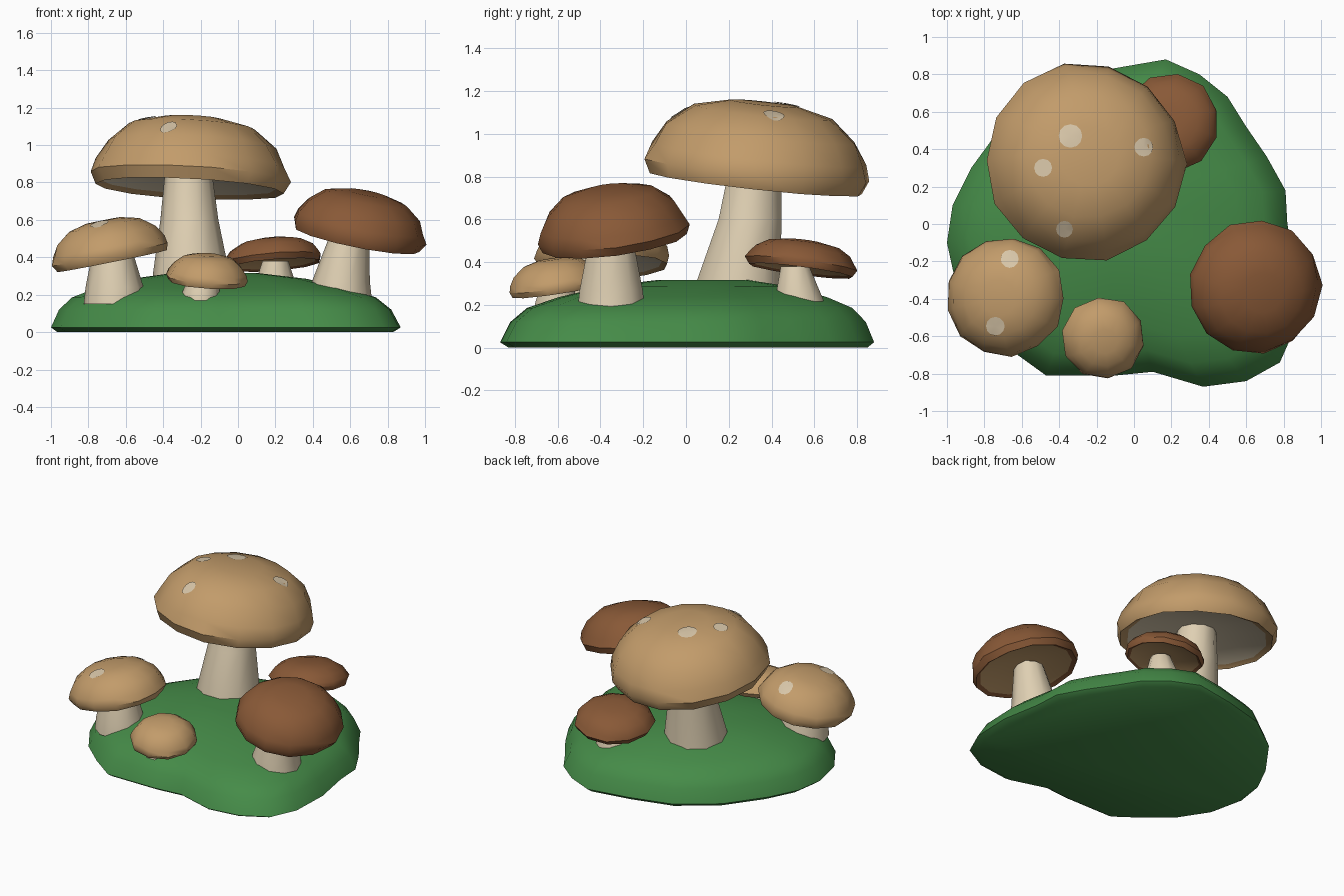
import bpy
import bmesh
import random
from math import sin, cos, pi, radians
from mathutils import Vector
from mathutils.bvhtree import BVHTree

if "Cube" in bpy.data.objects:
    bpy.data.objects.remove(bpy.data.objects["Cube"], do_unlink=True)

random.seed(4)
parts = []


def make_material(name, red, green, blue):
    mat = bpy.data.materials.new(name)
    mat.use_nodes = True
    colour = (red, green, blue, 1)
    mat.diffuse_color = colour
    mat.node_tree.nodes["Principled BSDF"].inputs["Base Color"].default_value = colour
    return mat


GRASS = make_material("grass green", 0.06, 0.26, 0.065)
TAN = make_material("cap tan", 0.54, 0.33, 0.145)
BROWN = make_material("cap brown", 0.25, 0.1, 0.038)
CREAM = make_material("stem cream", 0.74, 0.63, 0.45)
SPOT = make_material("spot beige", 0.68, 0.56, 0.39)


def finish(name, bm, *materials):
    """Turn a bmesh into a named object with its materials."""
    mesh = bpy.data.meshes.new(name)
    bm.to_mesh(mesh)
    bm.free()
    for mat in materials:
        mesh.materials.append(mat)
    obj = bpy.data.objects.new(name, mesh)
    bpy.context.collection.objects.link(obj)
    parts.append(obj)
    return obj


def loft(rings, close_start=True):
    """Skin a list of equal-length point rings and close both ends.
    Returns the bmesh and the list of face bands in ring order."""
    bm = bmesh.new()
    loops = [[bm.verts.new(p) for p in ring] for ring in rings]
    bands = []
    for low, high in zip(loops, loops[1:]):
        n = len(low)
        bands.append([bm.faces.new((low[i], low[(i + 1) % n], high[(i + 1) % n], high[i]))
                      for i in range(n)])
    bands.append([bm.faces.new(loops[-1])])
    bands.append([bm.faces.new(loops[0][::-1])])
    bmesh.ops.recalc_face_normals(bm, faces=bm.faces)
    return bm, bands


def circle(x, y, z, radius, sides):
    return [Vector((x + radius * cos(2 * pi * i / sides),
                    y + radius * sin(2 * pi * i / sides), z)) for i in range(sides)]


# Grassy mound: one irregular outline, scaled inward as it rises
outline = [(0.17, 0.88), (-0.12, 0.83), (-0.42, 0.75), (-0.68, 0.56), (-0.87, 0.3),
           (-0.97, 0.1), (-1, -0.1), (-0.95, -0.33), (-0.82, -0.53), (-0.65, -0.68),
           (-0.47, -0.81), (-0.1, -0.81), (0.1, -0.79), (0.37, -0.87), (0.6, -0.84),
           (0.78, -0.74), (0.86, -0.56), (0.87, -0.28), (0.82, 0), (0.81, 0.18),
           (0.71, 0.36), (0.6, 0.52), (0.5, 0.68), (0.35, 0.8)]
peak = Vector((-0.14, 0.1))
levels = [(0.96, 0), (1, 0.025), (0.95, 0.12), (0.87, 0.185), (0.72, 0.235),
          (0.5, 0.285), (0.25, 0.315)]
rings = []
for scale, height in levels:
    ring = []
    for point in outline:
        flat = peak + (Vector(point) - peak) * scale
        ring.append(flat.to_3d() + Vector((0, 0, height)))
    rings.append(ring)
mound, _ = loft(rings)
finish("grass_mound", mound, GRASS)


def stem(name, *rings):
    """Stem through (x, y, z, radius) rings, foot first."""
    bm, _ = loft([circle(*ring, 10) for ring in rings])
    finish(name, bm, CREAM)


# Cap cross-section from crown to gills, in units of the cap radius
PROFILE = [(0.3, 1), (0.62, 0.87), (0.84, 0.57), (0.95, 0.26), (1, 0.02),
           (0.94, -0.1), (0.87, -0.06), (0.3, 0.03)]


def cap(name, centre, radius, height, slope, skin, gills, sides=13):
    """Faceted cap on a sloping rim plane, with gills in another colour."""
    up = Vector((-slope[0], -slope[1], 1)).normalized()
    turn = up.to_track_quat("Z", "Y")
    rings = []
    for r, z in PROFILE:
        ring = []
        for p in circle(0, 0, 0, 1, sides):
            wobble = 1 + random.uniform(-0.02, 0.02)
            rise = z * (height if z > 0.1 else radius)
            local = Vector((p.x * r * radius * wobble, p.y * r * radius * wobble, rise))
            ring.append(Vector(centre) + turn @ local)
        rings.append(ring)
    # Crown point made as a very small ring keeps the top slightly domed
    bm, bands = loft(rings)
    for face in bands[6] + bands[7]:
        face.material_index = 1
    surface = BVHTree.FromBMesh(bm)
    finish(name, bm, skin, gills)
    return surface


def spots(name, surface, places):
    """Thin round plates dropped onto a cap from above."""
    for number, (x, y, radius) in enumerate(places, 1):
        bm = bmesh.new()
        _, normal, _, _ = surface.ray_cast(Vector((x, y, 3)), Vector((0, 0, -1)))
        rim = []
        for p in [Vector((x, y, 3))] + circle(x, y, 3, radius, 12):
            hit = surface.ray_cast(p, Vector((0, 0, -1)))[0]
            rim.append(bm.verts.new(hit + normal * 0.006))
        for i in range(12):
            bm.faces.new((rim[0], rim[i + 1], rim[(i + 1) % 12 + 1]))
        finish(f"{name}_{number}", bm, SPOT)


# Tall mushroom
stem("tall_stem", (-0.25, 0.245, 0.2, 0.21), (-0.25, 0.245, 0.31, 0.205),
     (-0.26, 0.3, 0.6, 0.155), (-0.265, 0.325, 0.86, 0.125))
tall = cap("tall_cap", (-0.26, 0.33, 0.82), 0.535, 0.325, (-0.055, -0.11), TAN, CREAM, 14)
spots("tall_spot", tall, [(-0.34, 0.47, 0.063), (-0.485, 0.3, 0.048),
                          (0.05, 0.41, 0.05), (-0.37, -0.025, 0.045)])

# Spotted mushroom at the front right corner
stem("spotted_stem", (-0.66, -0.4, 0.15, 0.165), (-0.66, -0.4, 0.24, 0.155),
     (-0.67, -0.4, 0.42, 0.11))
spotted = cap("spotted_cap", (-0.685, -0.39, 0.41), 0.32, 0.19, (0.2, 0.02), TAN, CREAM)
spots("spotted_spot", spotted, [(-0.665, -0.19, 0.048), (-0.74, -0.545, 0.05)])

# Little mushroom at the front
stem("little_stem", (-0.2, -0.61, 0.15, 0.105), (-0.2, -0.61, 0.21, 0.1),
     (-0.18, -0.6, 0.3, 0.08))
cap("little_cap", (-0.165, -0.61, 0.285), 0.222, 0.13, (-0.07, 0.15), TAN, TAN, 10)

# Large brown mushroom
stem("brown_stem", (0.55, -0.35, 0.18, 0.165), (0.55, -0.35, 0.27, 0.155),
     (0.6, -0.35, 0.54, 0.1))
cap("brown_cap", (0.645, -0.34, 0.53), 0.362, 0.22, (-0.2, 0.13), BROWN, TAN)

# Brown mushroom at the back
stem("back_stem", (0.2, 0.53, 0.13, 0.125), (0.2, 0.53, 0.22, 0.12),
     (0.2, 0.51, 0.38, 0.07))
cap("back_cap", (0.19, 0.54, 0.385), 0.265, 0.115, (0.08, -0.13), BROWN, TAN, 11)

# Smooth shading with sharp creases
bpy.ops.object.select_all(action="DESELECT")
for part in parts:
    part.select_set(True)
bpy.context.view_layer.objects.active = parts[0]
bpy.ops.object.shade_smooth_by_angle(angle=radians(42))
